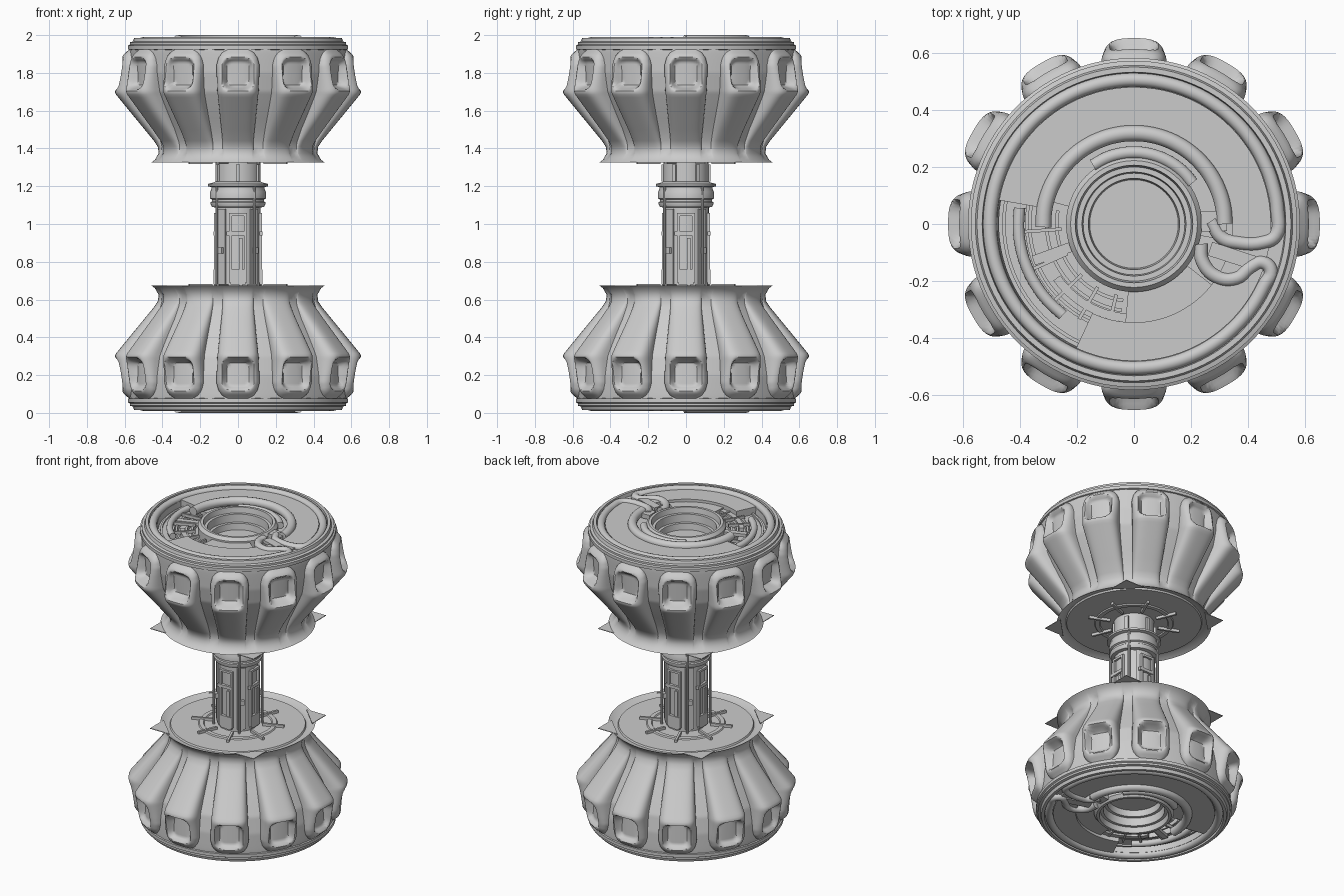
import bpy, bmesh
from math import sin, cos, pi, radians
from mathutils import Matrix, Vector

if "Cube" in bpy.data.objects:
    bpy.data.objects.remove(bpy.data.objects["Cube"], do_unlink=True)

GREY = (0.6, 0.6, 0.6, 1)
mat = bpy.data.materials.new("light_grey")
mat.use_nodes = True
mat.diffuse_color = GREY
mat.node_tree.nodes["Principled BSDF"].inputs["Base Color"].default_value = GREY


def finish(obj, mirror=True, angle=35):
    """Material, shading and the mirror across the middle height."""
    obj.data.materials.append(mat)
    bpy.ops.object.select_all(action='DESELECT')
    obj.select_set(True)
    bpy.context.view_layer.objects.active = obj
    bpy.ops.object.shade_smooth_by_angle(angle=radians(angle))
    if mirror:
        obj.data.transform(Matrix.Translation((0, 0, -1)))
        obj.location.z = 1
        m = obj.modifiers.new("Mirror", 'MIRROR')
        m.use_axis = (False, False, True)
        m.use_mirror_merge = False
    return obj


def from_bmesh(name, bm, mirror=True, angle=35):
    bmesh.ops.recalc_face_normals(bm, faces=bm.faces)
    me = bpy.data.meshes.new(name)
    bm.to_mesh(me)
    bm.free()
    obj = bpy.data.objects.new(name, me)
    bpy.context.collection.objects.link(obj)
    return finish(obj, mirror, angle)


def revolve(name, profile, steps=96, mirror=True):
    """Full turn of a (radius, height) profile."""
    bm = bmesh.new()
    vs = [bm.verts.new((r, 0, z)) for r, z in profile]
    es = [bm.edges.new(p) for p in zip(vs, vs[1:])]
    bmesh.ops.spin(bm, geom=vs + es, axis=(0, 0, 1), cent=(0, 0, 0),
                   angle=2 * pi, steps=steps, use_merge=True)
    bmesh.ops.remove_doubles(bm, verts=bm.verts, dist=1e-5)
    return from_bmesh(name, bm, mirror)


def sector(name, r0, r1, z0, z1, a0, a1):
    """Solid ring segment between two angles in degrees."""
    bm = bmesh.new()
    n = max(2, int((a1 - a0) / 4))
    rings = []
    for i in range(n + 1):
        a = radians(a0 + (a1 - a0) * i / n)
        rings.append([bm.verts.new((r * cos(a), r * sin(a), z))
                      for r, z in ((r0, z0), (r1, z0), (r1, z1), (r0, z1))])
    for p, q in zip(rings, rings[1:]):
        for k in range(4):
            bm.faces.new((p[k], p[k - 1], q[k - 1], q[k]))
    bm.faces.new(rings[0])
    bm.faces.new(rings[-1])
    return from_bmesh(name, bm)


def arc(r, a0, a1, z, n):
    angles = [radians(a0 + (a1 - a0) * i / n) for i in range(n + 1)]
    return [(r * cos(a), r * sin(a), z) for a in angles]


def pipe(name, points, radius):
    cu = bpy.data.curves.new(name, 'CURVE')
    cu.dimensions = '3D'
    cu.bevel_depth, cu.bevel_resolution, cu.resolution_u = radius, 4, 5
    cu.use_fill_caps = True
    s = cu.splines.new('BEZIER')
    s.bezier_points.add(len(points) - 1)
    for bp, p in zip(s.bezier_points, points):
        bp.co = p
        bp.handle_left_type = bp.handle_right_type = 'AUTO'
    obj = bpy.data.objects.new(name, cu)
    bpy.context.collection.objects.link(obj)
    bpy.ops.object.select_all(action='DESELECT')
    obj.select_set(True)
    bpy.context.view_layer.objects.active = obj
    bpy.ops.object.convert(target='MESH')
    return finish(bpy.context.view_layer.objects.active)


def boxes(name, items, mirror=True):
    """Boxes as (angle, radius, sideways, height, size), turned about z."""
    bm = bmesh.new()
    for a, r, y, z, size in items:
        bmesh.ops.create_cube(bm, size=1, matrix=Matrix.Rotation(radians(a), 4, 'Z')
                              @ Matrix.Translation((r, y, z))
                              @ Matrix.Diagonal(Vector(size).to_4d()))
    return from_bmesh(name, bm, mirror)


def interp(table, z):
    for (z0, v0), (z1, v1) in zip(table, table[1:]):
        if z <= z1:
            return v0 + (v1 - v0) * max(0, z - z0) / (z1 - z0)
    return table[-1][1]


# Lobed drum shell: core, lobe crest and lobe half width against height
CORE = [(1.325, .46), (1.34, .44), (1.375, .415), (1.42, .41), (1.5, .445), (1.6, .50),
        (1.7, .55), (1.8, .57), (1.925, .575)]
CREST = [(1.325, .46), (1.34, .44), (1.375, .42), (1.41, .425), (1.44, .445), (1.69, .65),
         (1.71, .652), (1.87, .62), (1.895, .608), (1.925, .575)]
WIDTH = [(1.325, .08), (1.42, .085), (1.7, .127), (1.84, .125), (1.88, .112), (1.91, .085),
         (1.925, .05)]
half = [0, .1, .2, .3, .4, .5, .58, .64, .69, .74, .79, .84, .89, .94, .98, 1]
columns = [-u for u in half[:0:-1]] + half
heights = [1.325, 1.34, 1.355, 1.375, 1.41, 1.44, 1.5, 1.56, 1.62, 1.67]
heights += [1.685 + .01 * i for i in range(24)] + [1.92, 1.925]


def shell_point(u, z):
    core, crest, w = interp(CORE, z), interp(CREST, z), interp(WIDTH, z)
    r = core + (crest - core) * max(0, 1 - abs(u) ** 4) ** .5
    # scooped window in the lobe face
    d = (abs(u * w / .09) ** 4 + abs((z - 1.795) / .09) ** 4) ** .25
    t = min(1, max(0, (1 - d) / .3))
    r -= t * t * (3 - 2 * t) * (.03 + .25 * (1.88 - z))
    return r, u * w / crest


bm = bmesh.new()
grid = []
for z in heights:
    row = []
    for lobe in range(12):
        for u in columns:
            r, da = shell_point(u, z)
            a = lobe * pi / 6 + da
            row.append(bm.verts.new((r * cos(a), r * sin(a), z)))
        a, r = (lobe + .5) * pi / 6, interp(CORE, z)
        row.append(bm.verts.new((r * cos(a), r * sin(a), z)))
    grid.append(row)
for low, high in zip(grid, grid[1:]):
    for i in range(len(low)):
        bm.faces.new((low[i - 1], low[i], high[i], high[i - 1]))
from_bmesh("lobed_drum", bm, angle=40)

# Drum end: stepped rim, recessed floor, hub with a stepped bore
revolve("drum_rim", [(.565, 1.92), (.582, 1.925), (.582, 1.945), (.572, 1.95), (.572, 1.962),
                     (.556, 1.966), (.55, 1.985), (.532, 1.985), (.528, 1.962), (.48, 1.962),
                     (.475, 1.9), (.2, 1.9)])
revolve("hub", [(.238, 1.89), (.238, 1.965), (.222, 1.985), (.206, 1.985), (.2, 1.95),
                (.182, 1.95), (.178, 1.9), (.16, 1.9), (.155, 1.86), (0, 1.86)])
sector("outer_deck", .345, .48, 1.9, 1.972, -115, 170)
sector("inner_deck", .23, .35, 1.9, 1.955, -95, -38)
sector("upper_deck", .23, .35, 1.9, 1.94, -10, 165)

# Exposed machinery in the open part of the end
for i, r in enumerate((.265, .3, .36, .45)):
    sector(f"recess_band_{i}", r, r + .012, 1.89, 1.935, 170, 262)
sector("recess_duct", .315, .345, 1.89, 1.945, 215, 273)
sector("recess_shelf", .38, .475, 1.89, 1.925, 170, 245)
boxes("recess_struts", [(a, .32, 0, 1.94, (.13, .012, .02)) for a in (184, 204, 224, 240, 256)])
boxes("recess_bracket", [(200, .3, 0, 1.945, (.15, .035, .02)),
                         (2, .28, 0, 1.965, (.09, .07, .03)),
                         (-18, .36, 0, 1.968, (.16, .05, .02))])

# Pipes lying on the drum end
left_bend = [(.27, .01, 1.965), (.31, -.05, 1.965), (.36, -.065, 1.965), (.45, -.065, 1.965),
             (.497, -.04, 1.965)]
right_bend = [(.48, -.165, 1.965), (.45, -.135, 1.965), (.41, -.15, 1.965), (.36, -.19, 1.965),
              (.29, -.185, 1.965), (.24, -.13, 1.965), (.235, -.07, 1.965)]
pipe("outer_pipe", left_bend + arc(.505, 5, 335, 1.965, 32) + right_bend, .024)
pipe("inner_pipe", arc(.318, 182, 0, 1.972, 18), .028)
pipe("short_pipe", arc(.25, 125, 35, 1.96, 8), .022)
pipe("recess_pipe", arc(.405, 172, 232, 1.945, 6), .02)

# Inner face of the drum, with spokes and corner flaps
revolve("inner_plate", [(.46, 1.325), (.425, 1.345), (.405, 1.345), (.4, 1.335), (.235, 1.335),
                        (.23, 1.328), (.205, 1.328), (.2, 1.335), (0, 1.335)])
boxes("spokes", [(22.5 + 45 * i, .215, 0, 1.327, (.13, .014, .018)) for i in range(8)])
bm = bmesh.new()
for i in range(4):
    turn = Matrix.Rotation(radians(45 + 90 * i), 3, 'Z')
    top, base = [[bm.verts.new(turn @ Vector(p + (z,)))
                  for p in ((.53, 0), (.43, .1), (.43, -.1))] for z in (1.329, 1.325)]
    bm.faces.new(top)
    bm.faces.new(base)
    for k in range(3):
        bm.faces.new((top[k], top[k - 1], base[k - 1], base[k]))
from_bmesh("corner_flaps", bm)

# Central shaft with its collar
revolve("shaft_core", [(.118, .66), (.118, 1.1)], steps=16, mirror=False)
revolve("collar", [(.1, 1.085), (.138, 1.09), (.145, 1.105), (.145, 1.115), (.138, 1.12),
                   (.138, 1.13), (.148, 1.135), (.148, 1.17), (.14, 1.185), (.14, 1.195),
                   (.16, 1.2), (.16, 1.212), (.13, 1.22), (.12, 1.225), (.12, 1.34)],
        steps=64, mirror=False)
boxes("collar_clips", [(30 + 60 * i, .122, 0, 1.27, (.018, .022, .09)) for i in range(6)], False)

panels = []
for i in range(4):
    a = 90 * i
    panels += [(a, .12, s * .04, .87, (.016, .014, .36)) for s in (-1, 1)]
    panels += [(a, .12, 0, 1.05, (.016, .094, .014)), (a, .122, -.01, .95, (.018, .1, .02)),
               (a, .12, .015, .8, (.012, .02, .25)), (a, .122, 0, .72, (.018, .08, .08)),
               (a + 45, .116, .0, .88, (.016, .05, .4)),
               (a + 45, .13, 0, .86, (.02, .03, .03))]
boxes("shaft_panels", panels, False)

bm = bmesh.new()
for i in range(4):
    a = radians(38 + 90 * i)
    bmesh.ops.create_cone(bm, cap_ends=True, segments=10, radius1=.008, radius2=.008, depth=.54,
                          matrix=Matrix.Translation((.143 * cos(a), .143 * sin(a), .93)))
from_bmesh("shaft_rods", bm, mirror=False)
